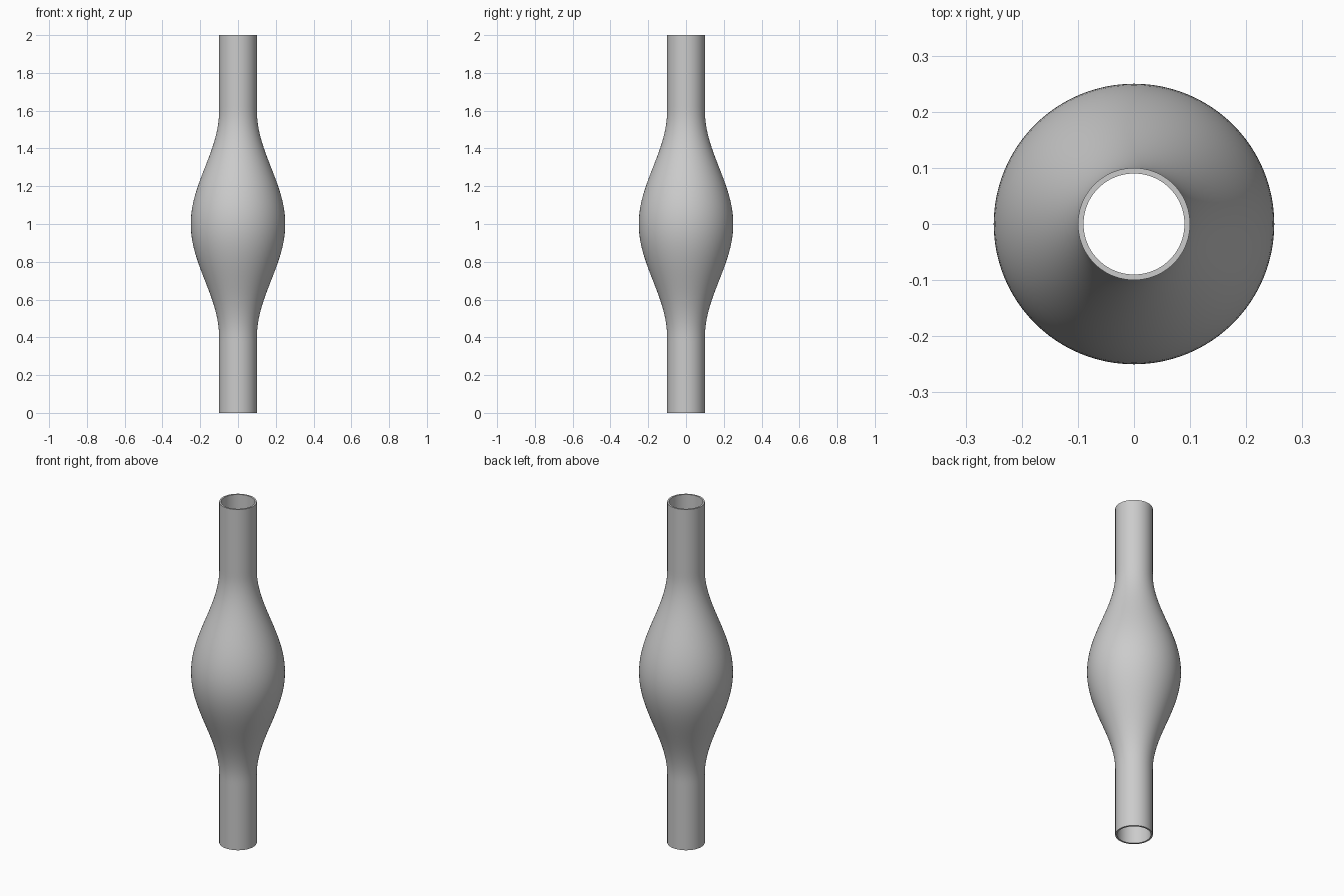
import bpy, bmesh, math

cube = bpy.data.objects.get("Cube")
if cube:
    bpy.data.objects.remove(cube, do_unlink=True)

SEGMENTS = 96
WALL = 0.01
TUBE_R, BULGE_R = 0.1, 0.25
BULGE_HALF = 0.6

grey = bpy.data.materials.new("plain grey")
grey.use_nodes = True
colour = (0.6, 0.6, 0.6, 1)
grey.diffuse_color = colour
grey.node_tree.nodes["Principled BSDF"].inputs["Base Color"].default_value = colour


def outer_radius(z):
    """Straight ends with a smooth swelling in the middle."""
    t = min(abs(z - 1) / BULGE_HALF, 1)
    return TUBE_R + (BULGE_R - TUBE_R) * (1 + math.cos(math.pi * t)) / 2


# Closed wall profile: up the outside, down the inside
heights = [i / 40 for i in range(81)]
profile = [(outer_radius(z), z) for z in heights]
profile += [(outer_radius(z) - WALL, z) for z in reversed(heights)]

# Revolve the profile into a hollow open-ended tube
bm = bmesh.new()
rings = []
for r, z in profile:
    angles = [2 * math.pi * i / SEGMENTS for i in range(SEGMENTS)]
    rings.append([bm.verts.new((r * math.cos(a), r * math.sin(a), z)) for a in angles])
for k, ring in enumerate(rings):
    above = rings[(k + 1) % len(rings)]
    for i in range(SEGMENTS):
        j = (i + 1) % SEGMENTS
        bm.faces.new((ring[i], ring[j], above[j], above[i]))
bmesh.ops.recalc_face_normals(bm, faces=bm.faces)

mesh = bpy.data.meshes.new("bulged_tube")
bm.to_mesh(mesh)
bm.free()
mesh.materials.append(grey)
tube = bpy.data.objects.new("bulged_tube", mesh)
bpy.context.collection.objects.link(tube)

# Smooth walls, crisp rims
bpy.ops.object.select_all(action="DESELECT")
tube.select_set(True)
bpy.context.view_layer.objects.active = tube
bpy.ops.object.shade_smooth_by_angle(angle=math.radians(40))
